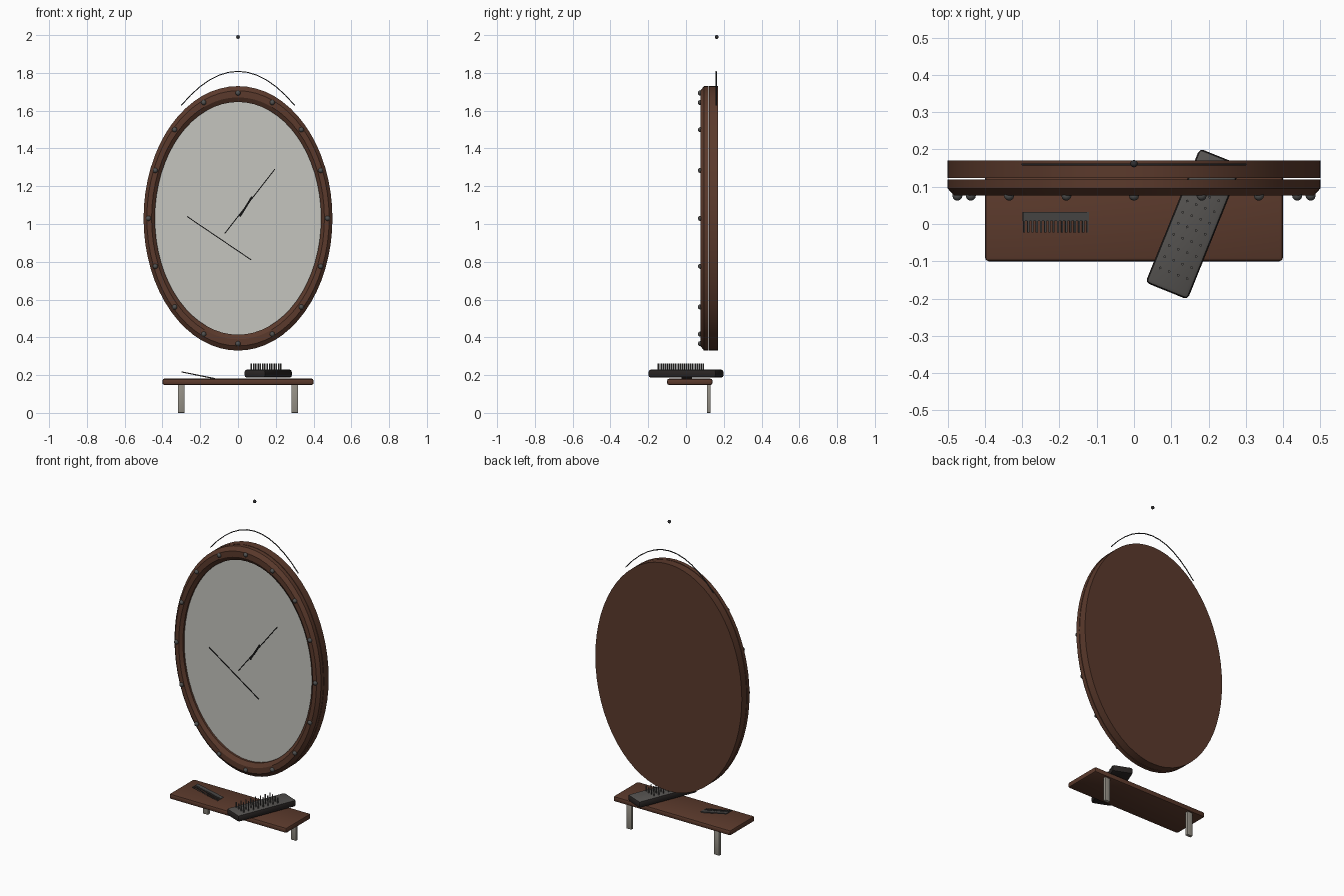
import bpy, bmesh, math
from mathutils import Matrix, Vector

if "Cube" in bpy.data.objects:
    bpy.data.objects.remove(bpy.data.objects["Cube"])


def material(name, rgb):
    m = bpy.data.materials.new(name)
    m.diffuse_color = (*rgb, 1)
    m.use_nodes = True
    m.node_tree.nodes["Principled BSDF"].inputs["Base Color"].default_value = m.diffuse_color
    return m


WOOD = material("dark wood", (0.105, 0.042, 0.025))
GLASS = material("dull mirror glass", (0.56, 0.56, 0.52))
CRACK = material("crack black", (0.006, 0.006, 0.006))
STEEL = material("bracket metal", (0.30, 0.28, 0.24))
STUD = material("stud metal", (0.08, 0.08, 0.078))
BRUSH = material("brush black", (0.022, 0.018, 0.017))
PAD = material("brush pad grey", (0.09, 0.085, 0.08))
COMB = material("comb grey", (0.065, 0.062, 0.06))
WIRE = material("wire dark", (0.03, 0.03, 0.032))


def finish(name, bm, *mats, smooth=True):
    bmesh.ops.recalc_face_normals(bm, faces=bm.faces[:])
    me = bpy.data.meshes.new(name)
    bm.to_mesh(me)
    bm.free()
    ob = bpy.data.objects.new(name, me)
    bpy.context.collection.objects.link(ob)
    for m in mats:
        me.materials.append(m)
    if smooth:
        bpy.ops.object.select_all(action='DESELECT')
        ob.select_set(True)
        bpy.context.view_layer.objects.active = ob
        bpy.ops.object.shade_smooth_by_angle(angle=math.radians(30))
    return ob


def add_box(bm, center, size, mat=Matrix()):
    bmesh.ops.create_cube(bm, size=1, matrix=mat @ Matrix.Translation(center)
                          @ Matrix.Diagonal((*size, 1)))


def box(name, center, size, bevel, mat, rot=0):
    bm = bmesh.new()
    add_box(bm, (0, 0, 0), size)
    if bevel:
        bmesh.ops.bevel(bm, geom=bm.edges[:], offset=bevel, segments=2,
                        profile=0.5, affect='EDGES')
    bm.transform(Matrix.Translation(center) @ Matrix.Rotation(rot, 4, 'Z'))
    return finish(name, bm, mat)


# Elliptical lathe: profile of (scale, y); closed loop, or open with capped ends
CZ, RX, RZ, N = 1.03, 0.5, 0.7, 64


def oval(s, t, y):
    return Vector((s * RX * math.cos(t), y, CZ + s * RZ * math.sin(t)))


def lathe(name, profile, mat, ring):
    bm = bmesh.new()
    rows = [[bm.verts.new(oval(s, math.tau * i / N, y)) for i in range(N)]
            for s, y in profile]
    pairs = list(zip(rows, rows[1:]))
    if ring:
        pairs.append((rows[-1], rows[0]))
    else:
        bm.faces.new(rows[0])
        bm.faces.new(rows[-1])
    for a, b in pairs:
        for i in range(N):
            j = (i + 1) % N
            bm.faces.new((a[i], a[j], b[j], b[i]))
    return finish(name, bm, mat)


# Mirror: front frame, glass and back panel with a thin gap between
lathe("mirror_frame", [(1, 0.1195), (1, 0.095), (0.965, 0.076), (0.915, 0.076),
                       (0.88, 0.092), (0.88, 0.1195)], WOOD, True)
lathe("mirror_glass", [(0.881, 0.105), (0.881, 0.119)], GLASS, False)
lathe("back_panel", [(1, 0.123), (1, 0.17)], WOOD, False)

# Frame studs
bm = bmesh.new()
for i in range(16):
    p = oval(0.948, math.tau * i / 16, 0.076)
    bmesh.ops.create_uvsphere(bm, u_segments=12, v_segments=8, radius=0.0135,
                              matrix=Matrix.Translation(p))
finish("frame_studs", bm, STUD)

# Cracks: thin tapered slivers on the glass
bm = bmesh.new()
for x0, z0, x1, z1, w in ((-0.27, 1.04, 0.07, 0.81, 0.005),
                          (-0.07, 0.95, 0.195, 1.29, 0.005),
                          (0.01, 1.04, 0.075, 1.145, 0.010)):
    d = Vector((x1 - x0, 0, z1 - z0))
    rot = Matrix.Rotation(-math.atan2(d.z, d.x), 4, 'Y')
    m = Matrix.Translation(((x0 + x1) / 2, 0.104, (z0 + z1) / 2)) @ rot
    add_box(bm, (0, 0, 0), (d.length, 0.003, w), m)
finish("glass_cracks", bm, CRACK, smooth=False)

# Hanging wire and nail
cu = bpy.data.curves.new("hanging_wire", 'CURVE')
cu.dimensions = '3D'
cu.bevel_depth = 0.003
cu.bevel_resolution = 1
sp = cu.splines.new('POLY')
sp.points.add(12)
for i, p in enumerate(sp.points):
    x = -0.3 + 0.05 * i
    p.co = (x, 0.16, 1.808 - 2 * x * x, 1)
cu.materials.append(WIRE)
bpy.context.collection.objects.link(bpy.data.objects.new("hanging_wire", cu))
bm = bmesh.new()
bmesh.ops.create_uvsphere(bm, u_segments=12, v_segments=8, radius=0.01,
                          matrix=Matrix.Translation((0, 0.162, 1.99)))
finish("wall_nail", bm, WIRE)

# Shelf and its brackets
box("shelf", (0, 0.02, 0.1645), (0.8, 0.24, 0.033), 0.01, WOOD)
for side, x in (("left", -0.3), ("right", 0.3)):
    box(side + "_bracket", (x, 0.12, 0.075), (0.036, 0.02, 0.15), 0.003, STEEL)

# Hairbrush: dark body with grey upper face
ANG = math.radians(-22)
brush = box("brush_body", (0.16, 0, 0.208), (0.122, 0.388, 0.042), 0.012, BRUSH, ANG)
brush.data.materials.append(PAD)
for f in brush.data.polygons:
    f.material_index = 1 if f.normal.z > 0.6 else 0

# Bristles in a rotated grid
bm = bmesh.new()
place = Matrix.Translation((0.16, 0, 0.243)) @ Matrix.Rotation(ANG, 4, 'Z')
for i in range(4):
    for j in range(8):
        p = Vector((-0.039 + 0.026 * i, -0.143 + 0.0323 * j, 0))
        bmesh.ops.create_cone(bm, cap_ends=True, segments=6, radius1=0.0038,
                              radius2=0.0038, depth=0.036,
                              matrix=place @ Matrix.Translation(p))
finish("brush_bristles", bm, PAD)

# Comb leaning on the shelf
bm = bmesh.new()
place = Matrix.Translation((-0.21, 0, 0.199)) @ Matrix.Rotation(0.2, 4, 'Y')
add_box(bm, (0, 0.02, 0), (0.18, 0.025, 0.006), place)
for i in range(16):
    add_box(bm, (-0.087 + 0.0116 * i, -0.007, 0), (0.005, 0.032, 0.005), place)
finish("comb", bm, COMB, smooth=False)
